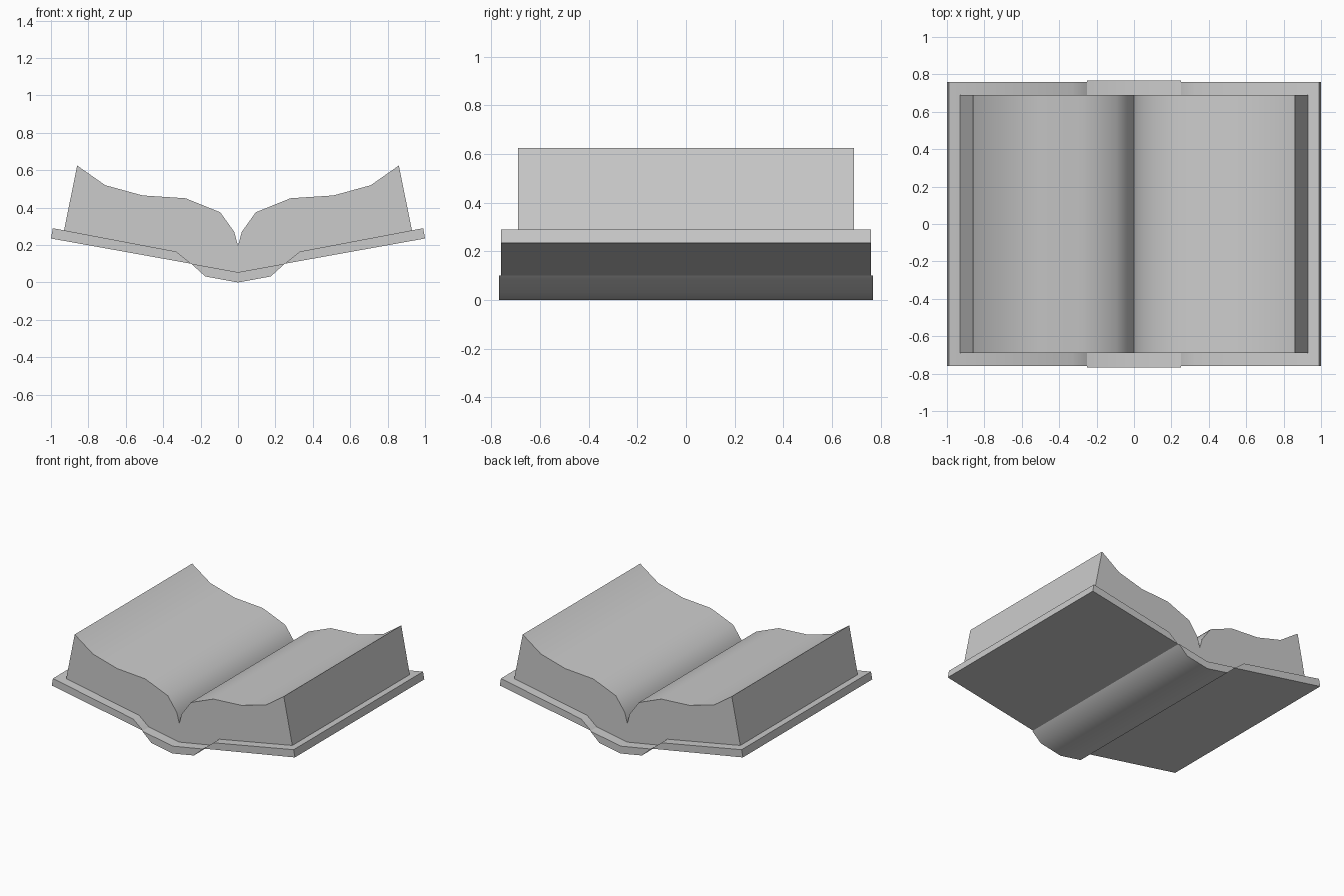
import bpy, bmesh, math

if "Cube" in bpy.data.objects:
    bpy.data.objects.remove(bpy.data.objects["Cube"])


def prism(name, profile, half_depth):
    """Extrude an x-z outline along y, smooth across its gentle bends."""
    bm = bmesh.new()
    rings = [[bm.verts.new((x, y, z)) for x, z in profile]
             for y in (-half_depth, half_depth)]
    bm.faces.new(rings[0])
    bm.faces.new(rings[1][::-1])
    n = len(profile)
    for i in range(n):
        j = (i + 1) % n
        bm.faces.new((rings[0][i], rings[1][i], rings[1][j], rings[0][j]))
    bmesh.ops.recalc_face_normals(bm, faces=bm.faces)
    mesh = bpy.data.meshes.new(name)
    bm.to_mesh(mesh)
    bm.free()
    obj = bpy.data.objects.new(name, mesh)
    bpy.context.collection.objects.link(obj)
    bpy.ops.object.select_all(action='DESELECT')
    obj.select_set(True)
    bpy.context.view_layer.objects.active = obj
    bpy.ops.object.shade_smooth_by_angle(angle=math.radians(35))
    return obj


def mirrored(half):
    """Complete a right-hand outline running from x=0 to x=0."""
    return half + [(-x, z) for x, z in half[-2:0:-1]]


# Page block: curled upper surface, gutter in the middle, bottom on the covers
prism("pages", mirrored([
    (0, 0.195), (0.02, 0.27), (0.095, 0.375), (0.28, 0.45), (0.51, 0.465),
    (0.71, 0.52), (0.86, 0.625), (0.93, 0.278), (0.33, 0.163),
    (0.25, 0.10), (0, 0.055)]), 0.69)

# Covers: boards thinning out at the hinge beside the spine
for side, s in (("left", -1), ("right", 1)):
    prism(side + "_cover", [(s * x, z) for x, z in (
        (0.25, 0.10), (1.0, 0.235), (0.99, 0.29), (0.33, 0.165))], 0.76)

# Spine: rounded strip bulging below the hinges, slightly longer than the covers
prism("spine", mirrored([
    (0, 0.055), (0.25, 0.10), (0.175, 0.032), (0, 0.0)]), 0.768)
